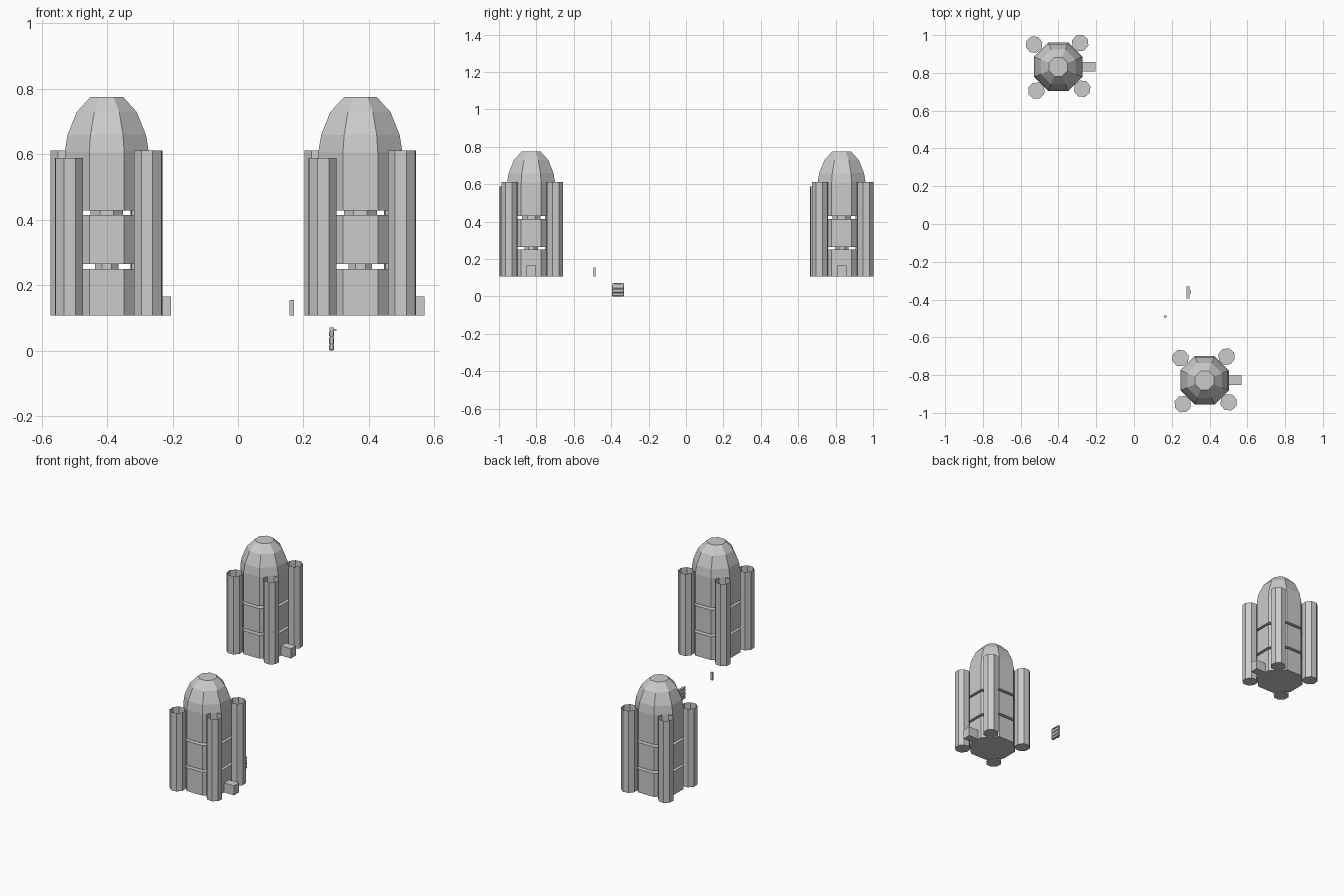
import bpy, bmesh
from math import cos, sin, pi

if "Cube" in bpy.data.objects:
    bpy.data.objects.remove(bpy.data.objects["Cube"])


def finish(name, bm):
    bmesh.ops.recalc_face_normals(bm, faces=bm.faces)
    mesh = bpy.data.meshes.new(name)
    bm.to_mesh(mesh)
    bm.free()
    obj = bpy.data.objects.new(name, mesh)
    bpy.context.collection.objects.link(obj)
    return obj


def loft(bm, rings, cap_top=True):
    """Skin a list of point rings and cap the ends."""
    loops = [[bm.verts.new(p) for p in ring] for ring in rings]
    n = len(loops[0])
    for a, b in zip(loops, loops[1:]):
        for i in range(n):
            j = (i + 1) % n
            bm.faces.new((a[i], a[j], b[j], b[i]))
    bm.faces.new(loops[0][::-1])
    if cap_top:
        bm.faces.new(loops[-1])


def octagon(cx, cy, z, apothem, turn=pi / 8):
    r = apothem / cos(pi / 8)
    return [(cx + r * cos(turn + i * pi / 4), cy + r * sin(turn + i * pi / 4), z)
            for i in range(8)]


def box(name, x0, x1, y0, y1, z0, z1):
    bm = bmesh.new()
    loft(bm, [[(x0, y0, z), (x1, y0, z), (x1, y1, z), (x0, y1, z)] for z in (z0, z1)])
    return finish(name, bm)


BASE = 0.108
# Body sections, separated by two narrow open gaps; the last carries the dome
SECTIONS = [
    [(BASE, 0.128), (0.251, 0.128)],
    [(0.266, 0.128), (0.415, 0.128)],
    [(0.430, 0.128), (0.61, 0.128), (0.66, 0.12), (0.73, 0.092), (0.776, 0.05)],
]
# Corner tubes: x, y offset, top height, turn
TUBES = [
    (-0.128, 0.118, 0.612, 0.30), (0.116, 0.126, 0.612, 0.50),
    (-0.116, -0.126, 0.589, 0.45), (0.127, -0.116, 0.612, 0.30),
]


def tower(label, cx, cy):
    bm = bmesh.new()
    for section in SECTIONS:
        loft(bm, [octagon(cx, cy, z, a) for z, a in section])
    finish(label + "_domed_body", bm)

    # Cores visible in the gaps
    bm = bmesh.new()
    for z0, z1, r in ((0.251, 0.266, 0.036), (0.415, 0.430, 0.05)):
        loft(bm, [octagon(cx, cy, z, r) for z in (z0, z1)])
    finish(label + "_core", bm)

    # Open-topped corner tubes
    for k, (dx, dy, top, turn) in enumerate(TUBES):
        bm = bmesh.new()
        loft(bm, [octagon(cx + dx, cy + dy, z, 0.042, turn) for z in (BASE, top)], False)
        finish(f"{label}_corner_tube_{k + 1}", bm)

    # Entrance block at the foot
    box(label + "_entrance", cx + 0.12, cx + 0.196, cy - 0.025, cy + 0.026, BASE, 0.167)


tower("back_tower", -0.401, 0.832)
tower("front_tower", 0.374, -0.828)

# Small upright post near the front tower
box("small_post", 0.158, 0.171, -0.495, -0.484, 0.108, 0.156)


# Ribbed canister: chamfered plan stacked with grooves
def plan(z, hx, hy):
    cx, cy, c = 0.286, -0.363, 0.003
    return [(cx + x, cy + y, z) for x, y in
            ((-hx + c, -hy), (hx - c, -hy), (hx, -hy + c), (hx, hy - c),
             (hx - c, hy), (-hx + c, hy), (-hx, hy - c), (-hx, -hy + c))]


bm = bmesh.new()
loft(bm, [plan(z, hx, hy) for z, hx, hy in (
    (0.001, 0.005, 0.029), (0.005, 0.008, 0.032), (0.016, 0.008, 0.032),
    (0.020, 0.005, 0.031), (0.024, 0.008, 0.032), (0.039, 0.008, 0.032),
    (0.043, 0.005, 0.031), (0.047, 0.008, 0.032), (0.058, 0.007, 0.032),
    (0.064, 0.006, 0.030))])
finish("canister_body", bm)
# Carrying handle and spout
box("canister_handle", 0.279, 0.293, -0.383, -0.343, 0.067, 0.072)
for i, y in enumerate((-0.388, -0.338)):
    box(f"canister_shoulder_{i + 1}", 0.279, 0.293, y - 0.006, y + 0.006, 0.062, 0.072)
box("canister_spout", 0.292, 0.301, -0.367, -0.353, 0.062, 0.067)

# Rest the model on the ground
for obj in bpy.data.objects:
    obj.location.z -= 0.001
